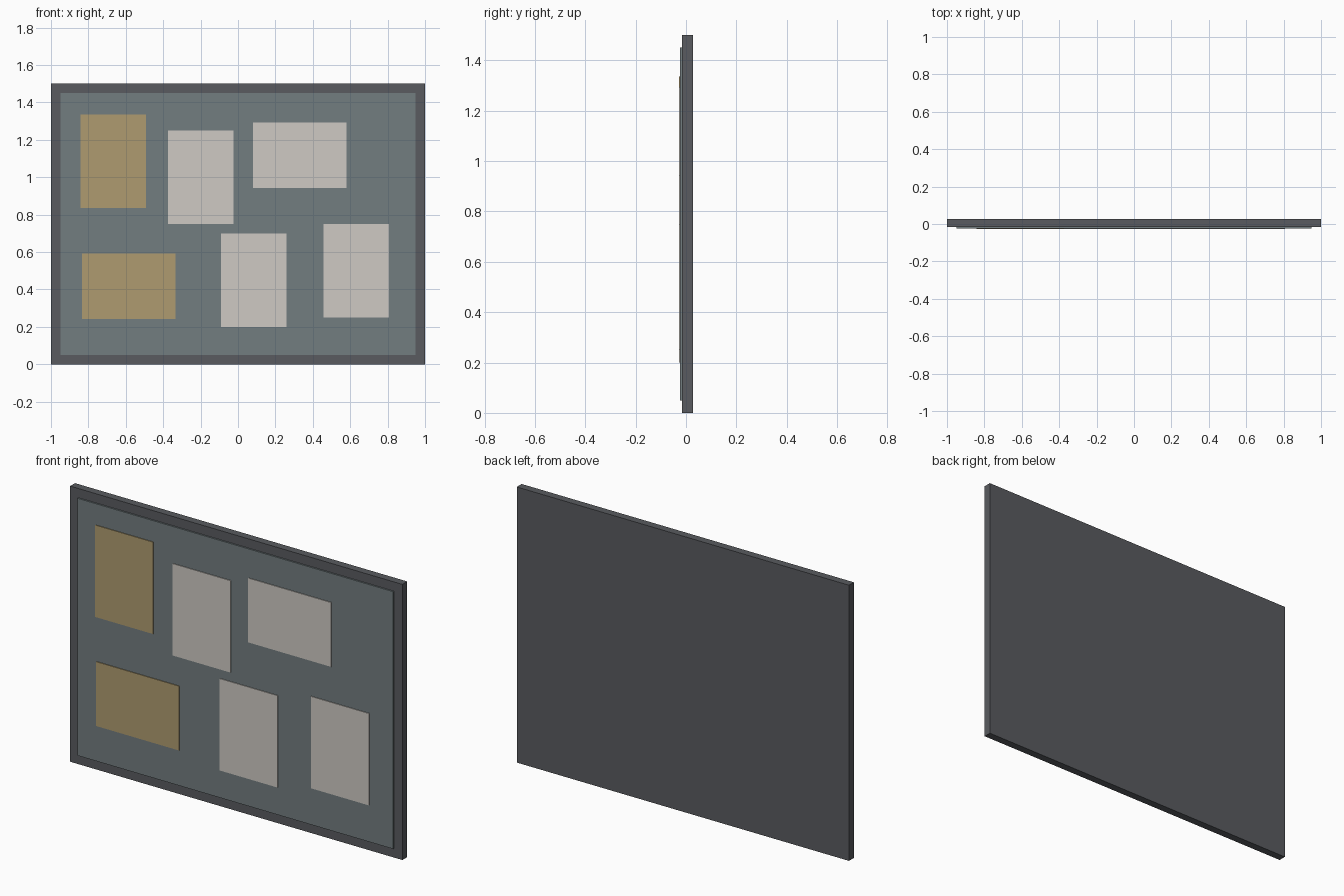
import bpy

if "Cube" in bpy.data.objects:
    bpy.data.objects.remove(bpy.data.objects["Cube"])


def material(name, color):
    mat = bpy.data.materials.new(name)
    mat.diffuse_color = (*color, 1.0)
    mat.use_nodes = True
    mat.node_tree.nodes["Principled BSDF"].inputs["Base Color"].default_value = mat.diffuse_color
    return mat


FRAME = material("dark_frame", (0.10, 0.105, 0.115))
FELT = material("slate_felt", (0.17, 0.205, 0.215))
PAPER = material("white_paper", (0.62, 0.59, 0.55))
TAN = material("tan_paper", (0.43, 0.33, 0.16))


def box(name, x, y, z, mat):
    """Box spanning the (min, max) ranges x, y, z."""
    centre = [(a + b) / 2 for a, b in (x, y, z)]
    bpy.ops.mesh.primitive_cube_add(size=1, location=centre)
    obj = bpy.context.object
    obj.name = name
    obj.scale = [b - a for a, b in (x, y, z)]
    bpy.ops.object.transform_apply(location=False, rotation=False, scale=True)
    obj.data.materials.append(mat)
    return obj


# Backing board whose margin reads as the frame
box("frame_board", (-1, 1), (-0.015, 0.027), (0, 1.5), FRAME)

# Raised pin panel
box("pin_panel", (-0.95, 0.95), (-0.023, -0.015), (0.05, 1.45), FELT)

# Pinned sheets: left, bottom, landscape, material
LONG, SHORT = 0.5, 0.35
sheets = [
    (-0.842, 0.835, False, TAN),
    (-0.375, 0.75, False, PAPER),
    (0.08, 0.943, True, PAPER),
    (-0.835, 0.243, True, TAN),
    (-0.092, 0.20, False, PAPER),
    (0.457, 0.25, False, PAPER),
]
for i, (x, z, landscape, mat) in enumerate(sheets, 1):
    w, h = (LONG, SHORT) if landscape else (SHORT, LONG)
    box(f"paper_sheet_{i}", (x, x + w), (-0.027, -0.023), (z, z + h), mat)
